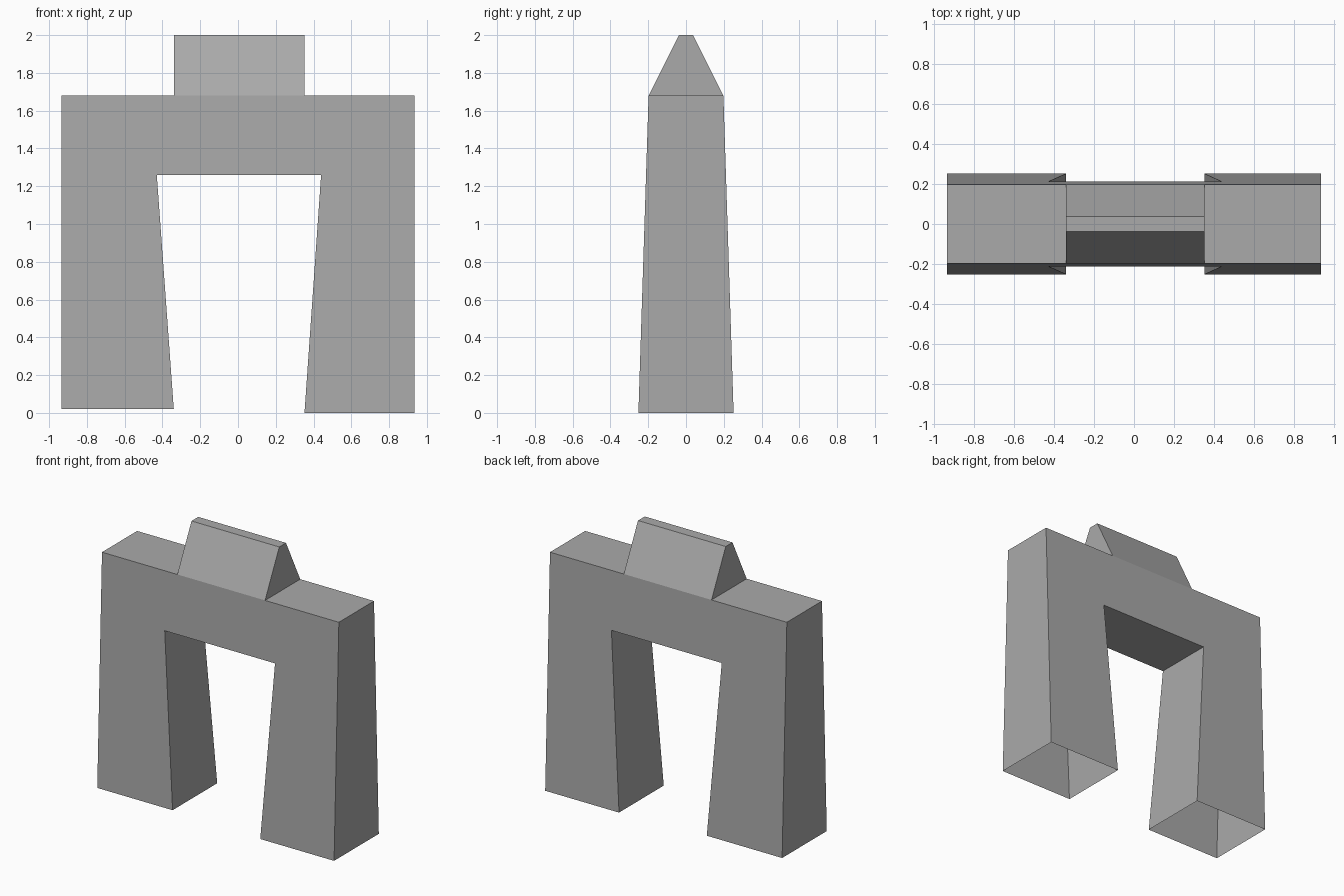
import bpy
import bmesh

# Remove the default object
cube = bpy.data.objects.get("Cube")
if cube:
    bpy.data.objects.remove(cube, do_unlink=True)

# Single stone colour
GREY = (0.4, 0.4, 0.4, 1.0)
stone = bpy.data.materials.new("stone_grey")
stone.use_nodes = True
stone.diffuse_color = GREY
stone.node_tree.nodes["Principled BSDF"].inputs["Base Color"].default_value = GREY

SHOULDER, TOP, LINTEL = 1.68, 2.0, 1.26
OUTER = 0.934


def half_depth(z):
    """Gentle taper up to the shoulder, steep taper in the cap."""
    if z <= SHOULDER:
        return 0.252 - 0.054 * z / SHOULDER
    return 0.198 - 0.16 * (z - SHOULDER) / (TOP - SHOULDER)


def shell(name, outlines, walls):
    """Front and back faces from outlines, joined by walls along the given edges."""
    bm = bmesh.new()
    cache = {}

    def vert(point, side):
        key = (point, side)
        if key not in cache:
            x, z = point
            cache[key] = bm.verts.new((x, side * half_depth(z), z))
        return cache[key]

    for outline in outlines:
        bm.faces.new([vert(p, -1) for p in outline])
        bm.faces.new([vert(p, 1) for p in reversed(outline)])
    for a, b in walls:
        bm.faces.new([vert(a, -1), vert(a, 1), vert(b, 1), vert(b, -1)])

    mesh = bpy.data.meshes.new(name)
    bm.to_mesh(mesh)
    bm.free()
    mesh.materials.append(stone)
    obj = bpy.data.objects.new(name, mesh)
    bpy.context.collection.objects.link(obj)


# Key points of the front elevation
right_foot_out, right_foot_in = (-OUTER, 0.02), (-0.34, 0.02)
left_foot_in, left_foot_out = (0.352, 0.0), (OUTER, 0.0)
right_lintel, left_lintel = (-0.43, LINTEL), (0.44, LINTEL)
right_top, left_top = (-OUTER, SHOULDER), (OUTER, SHOULDER)
cap_right, cap_left = (-0.34, SHOULDER), (0.352, SHOULDER)
crest_right, crest_left = (-0.34, TOP), (0.352, TOP)

# Arch body: hollow legs left open at the feet, open beneath the cap
shell(
    "arch_body",
    [
        [right_foot_out, right_foot_in, right_lintel, cap_right, right_top],
        [right_lintel, left_lintel, cap_left, cap_right],
        [left_foot_in, left_foot_out, left_top, cap_left, left_lintel],
    ],
    [
        (right_foot_in, right_lintel),
        (right_lintel, left_lintel),
        (left_lintel, left_foot_in),
        (left_foot_out, left_top),
        (left_top, cap_left),
        (cap_right, right_top),
        (right_top, right_foot_out),
    ],
)

# Ridge cap: steep block with a narrow flat crest
shell(
    "ridge_cap",
    [[cap_right, cap_left, crest_left, crest_right]],
    [(cap_left, crest_left), (crest_left, crest_right), (crest_right, cap_right)],
)
